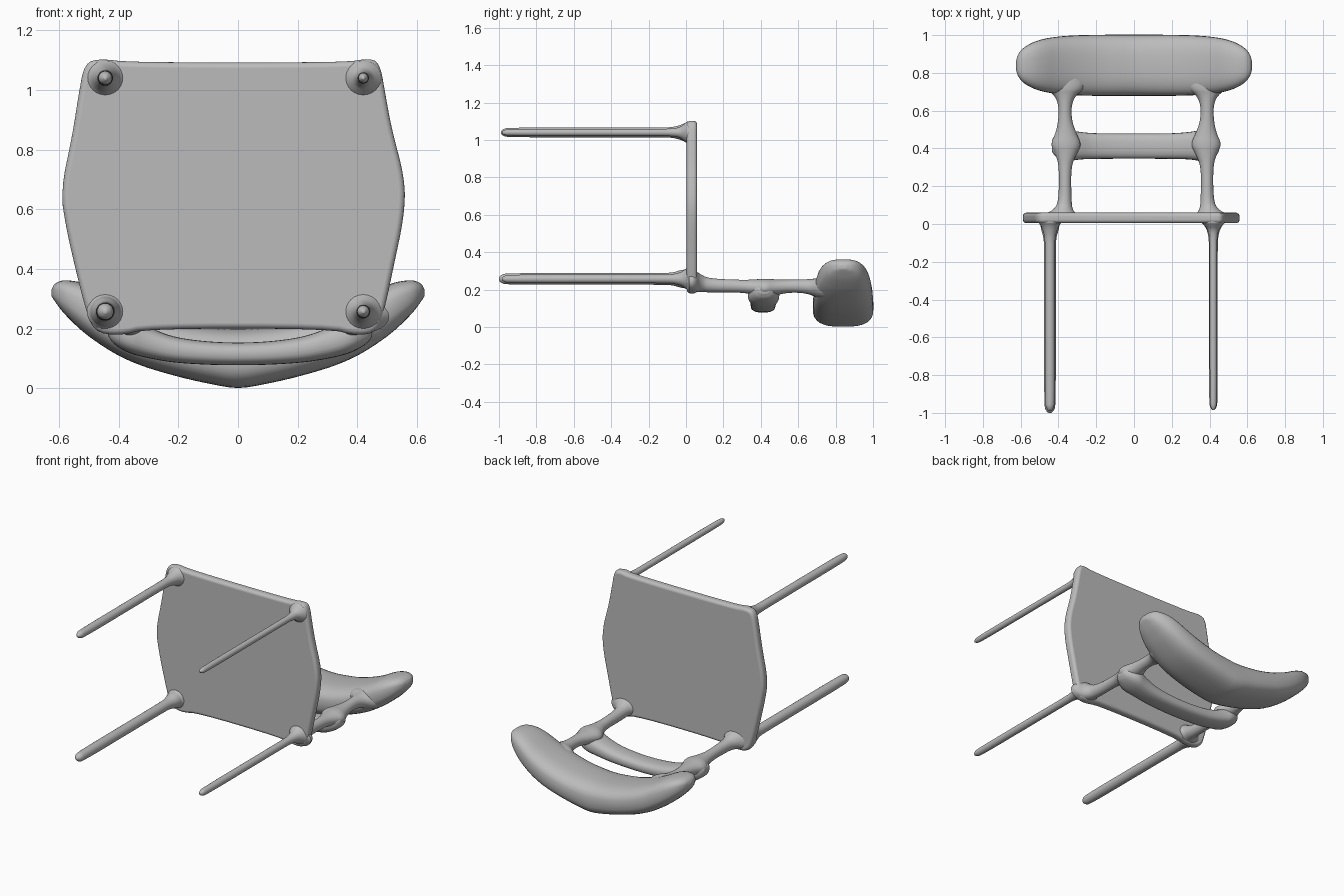
import bpy, bmesh, math
from mathutils import Vector

grey = bpy.data.materials.new("plain grey")
grey.diffuse_color = (0.5, 0.5, 0.5, 1)


def soften(pts, closed=False, rounds=3):
    """Round off a chain of points by corner cutting."""
    pts = [Vector(p) for p in pts]
    for _ in range(rounds):
        out = [] if closed else [pts[0]]
        for i in range(len(pts) if closed else len(pts) - 1):
            a, b = pts[i], pts[(i + 1) % len(pts)]
            out += [a.lerp(b, 0.25), a.lerp(b, 0.75)]
        pts = out if closed else out + [pts[-1]]
    return pts


def finish(bm, name):
    bmesh.ops.recalc_face_normals(bm, faces=bm.faces)
    me = bpy.data.meshes.new(name)
    bm.to_mesh(me)
    bm.free()
    me.materials.append(grey)
    for p in me.polygons:
        p.use_smooth = True
    ob = bpy.data.objects.new(name, me)
    bpy.context.collection.objects.link(ob)
    return ob


def loft(name, axis, stations, power=2.0, sides=24):
    """Skin rounded sections; station = (t, u, v, radius_u, radius_v)."""
    bm = bmesh.new()
    rings = []
    for t, u, v, ru, rv in soften(stations):
        ring = []
        for k in range(sides):
            a = 2 * math.pi * k / sides
            c, s = math.cos(a), math.sin(a)
            pu = u + ru * math.copysign(abs(c) ** (2 / power), c)
            pv = v + rv * math.copysign(abs(s) ** (2 / power), s)
            ring.append(bm.verts.new((t, pu, pv) if axis == "x" else (pu, t, pv)))
        rings.append(ring)
    for r, q in zip(rings, rings[1:]):
        for k in range(sides):
            n = (k + 1) % sides
            bm.faces.new((r[k], r[n], q[n], q[k]))
    bm.faces.new(rings[0])
    bm.faces.new(rings[-1])
    return finish(bm, name)


# Seat: slightly bulging panel with rounded corners and rim
left = [(-0.30, 0.20), (-0.40, 0.175), (-0.485, 0.19), (-0.515, 0.28), (-0.54, 0.38),
        (-0.575, 0.53), (-0.595, 0.66), (-0.555, 0.85), (-0.535, 0.98),
        (-0.515, 1.09), (-0.46, 1.105), (-0.36, 1.092)]
right = [(0.36, 1.092), (0.43, 1.105), (0.475, 1.095), (0.495, 0.98), (0.515, 0.87),
         (0.56, 0.70), (0.558, 0.58), (0.52, 0.40), (0.495, 0.28),
         (0.47, 0.19), (0.40, 0.175), (0.30, 0.20)]
bm = bmesh.new()
face = bm.faces.new([bm.verts.new((x, 0.004, z)) for x, z in soften(left + right, True, 2)])
move = bmesh.ops.extrude_face_region(bm, geom=[face])["geom"]
bmesh.ops.translate(bm, vec=(0, 0.056, 0), verts=[g for g in move if isinstance(g, bmesh.types.BMVert)])
seat = finish(bm, "seat")
rim = seat.modifiers.new("rounded rim", "BEVEL")
rim.width, rim.segments, rim.limit_method = 0.02, 4, "ANGLE"
rim.angle_limit = math.radians(50)
seat.modifiers.new("flat panels", "WEIGHTED_NORMAL")

# Legs: thin rods that flare where they meet the seat
for name, x, z, r, tip in (("upper_left_leg", -0.445, 1.04, 0.026, -0.99),
                           ("lower_left_leg", -0.445, 0.257, 0.031, -1.0),
                           ("upper_right_leg", 0.42, 1.04, 0.019, -0.985),
                           ("lower_right_leg", 0.42, 0.257, 0.023, -0.985)):
    rows = [(tip, 0.25), (tip + 0.012, 0.7), (tip + 0.04, 1), (-0.5, 1), (-0.12, 1),
            (-0.07, 1.1), (-0.03, 1.5)]
    loft(name, "y", [(t, x, z, r * k, r * k) for t, k in rows]
         + [(-0.005, x, z, 0.05, 0.05), (0.01, x, z, 0.065, 0.062), (0.05, x, z, 0.05, 0.05)])

# Back posts: narrow bars flared at seat, rail and headrest
for name, s, x in (("left_back_post", -1, -0.365), ("right_back_post", 1, 0.387)):
    loft(name, "y", [
        (0.015, x + s * 0.03, 0.24, 0.09, 0.055),
        (0.05, x + s * 0.025, 0.243, 0.088, 0.058),
        (0.075, x + s * 0.01, 0.235, 0.05, 0.048),
        (0.12, x, 0.222, 0.034, 0.037),
        (0.30, x, 0.218, 0.031, 0.033),
        (0.37, x - s * 0.005, 0.212, 0.055, 0.042),
        (0.42, x - s * 0.005, 0.207, 0.083, 0.052),
        (0.48, x - s * 0.005, 0.212, 0.055, 0.042),
        (0.55, x, 0.218, 0.035, 0.034),
        (0.63, x, 0.218, 0.034, 0.036),
        (0.68, x, 0.212, 0.055, 0.045),
        (0.72, x, 0.205, 0.11, 0.06),
        (0.78, x, 0.20, 0.10, 0.06)])

# Middle rail: bowed bar between the posts
loft("back_rail", "x", [
    (-0.435, 0.415, 0.195, 0.03, 0.02), (-0.42, 0.415, 0.19, 0.055, 0.04),
    (-0.37, 0.415, 0.178, 0.09, 0.06), (-0.30, 0.415, 0.152, 0.073, 0.052),
    (-0.20, 0.412, 0.124, 0.067, 0.041), (0, 0.412, 0.112, 0.066, 0.037),
    (0.20, 0.412, 0.124, 0.067, 0.041), (0.31, 0.415, 0.152, 0.073, 0.052),
    (0.38, 0.415, 0.178, 0.09, 0.06), (0.435, 0.415, 0.19, 0.055, 0.04),
    (0.45, 0.415, 0.195, 0.03, 0.02)], power=2.6)

# Headrest: thick crescent with upturned tips
half = [(0.625, 0.32, 0.02, 0.012), (0.615, 0.322, 0.06, 0.03), (0.58, 0.305, 0.10, 0.06),
        (0.50, 0.260, 0.138, 0.09), (0.37, 0.182, 0.157, 0.093), (0.20, 0.127, 0.162, 0.09),
        (0.05, 0.103, 0.162, 0.098)]
rows = [(-x, 0.84, z, ry, rz) for x, z, ry, rz in half] + [(0, 0.84, 0.1, 0.162, 0.1)]
rows += [(x, 0.84, z, ry, rz) for x, z, ry, rz in reversed(half)]
loft("headrest", "x", rows, power=2.8, sides=32)
